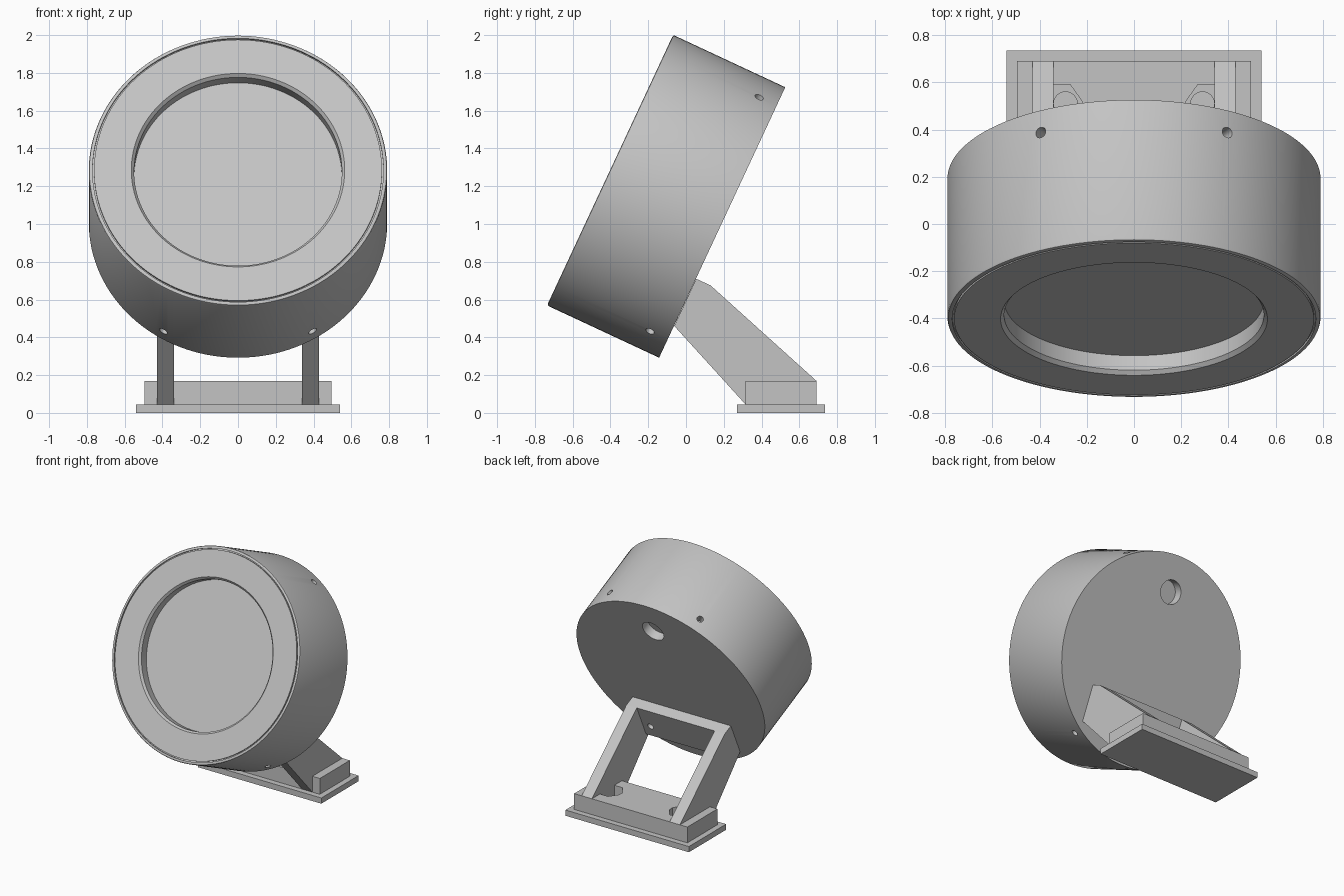
import bpy, bmesh
from math import radians, sin, cos
from mathutils import Matrix, Vector

if "Cube" in bpy.data.objects:
    bpy.data.objects.remove(bpy.data.objects["Cube"])

grey = bpy.data.materials.new("light_grey")
grey.use_nodes = True
colour = (0.55, 0.55, 0.55, 1)
grey.diffuse_color = colour
grey.node_tree.nodes["Principled BSDF"].inputs["Base Color"].default_value = colour

TILT = radians(25)
RADIUS, DEPTH = 0.79, 0.655
# Drum frame: local z runs from the front face to the back, local y points down
DRUM = Matrix.Translation((0, -0.402, 1.285)) @ Matrix.Rotation(-radians(90) - TILT, 4, "X")


def finish(name, bm, matrix=Matrix()):
    bmesh.ops.recalc_face_normals(bm, faces=bm.faces)
    mesh = bpy.data.meshes.new(name)
    bm.to_mesh(mesh)
    bm.free()
    mesh.materials.append(grey)
    obj = bpy.data.objects.new(name, mesh)
    obj.matrix_world = matrix
    bpy.context.collection.objects.link(obj)
    return obj


def prism(name, outline, start, length):
    """Extrude a closed outline of 3D points along a vector."""
    bm = bmesh.new()
    face = bm.faces.new([bm.verts.new(Vector(p) + Vector(start)) for p in outline])
    new = bmesh.ops.extrude_face_region(bm, geom=[face])["geom"]
    verts = [v for v in new if isinstance(v, bmesh.types.BMVert)]
    bmesh.ops.translate(bm, verts=verts, vec=length)
    return finish(name, bm)


def box(name, x, y0, y1, z0, z1):
    outline = [(-x, y0, z0), (x, y0, z0), (x, y1, z0), (-x, y1, z0)]
    return prism(name, outline, (0, 0, 0), (0, 0, z1 - z0))


def lathe(name, profile, steps, matrix):
    """Revolve (radius, depth) points around local z."""
    bm = bmesh.new()
    verts = [bm.verts.new((r, 0, d)) for r, d in profile]
    edges = [bm.edges.new(pair) for pair in zip(verts, verts[1:])]
    bmesh.ops.spin(bm, geom=verts + edges, cent=(0, 0, 0), axis=(0, 0, 1),
                   angle=radians(360), steps=steps)
    bmesh.ops.remove_doubles(bm, verts=bm.verts, dist=1e-5)
    bmesh.ops.dissolve_degenerate(bm, edges=bm.edges, dist=1e-6)
    return finish(name, bm, matrix)


def rod(radius, length, matrix):
    """Cutter cylinder centred on the matrix origin."""
    bm = bmesh.new()
    bmesh.ops.create_cone(bm, cap_ends=True, segments=32, radius1=radius,
                          radius2=radius, depth=length)
    obj = finish("hole_cutter", bm, matrix)
    obj.hide_render = True
    return obj


def activate(obj):
    bpy.ops.object.select_all(action="DESELECT")
    obj.select_set(True)
    bpy.context.view_layer.objects.active = obj


def cut(target, cutter):
    bpy.context.view_layer.update()
    mod = target.modifiers.new("cut", "BOOLEAN")
    mod.operation, mod.solver, mod.object = "DIFFERENCE", "EXACT", cutter
    activate(target)
    bpy.ops.object.modifier_apply(modifier=mod.name)
    bpy.data.objects.remove(cutter)


def smooth(obj):
    activate(obj)
    bpy.ops.object.shade_smooth_by_angle(angle=radians(30))


# Drum with dished front, chamfered lip, thin rim groove and rounded front edge
drum = lathe("drum_housing", [
    (0, 0.085), (0.55, 0.085), (0.55, 0.017), (0.565, 0),
    (0.762, 0), (0.762, 0.012), (0.77, 0.012), (0.77, 0),
    (RADIUS - 0.01, 0), (RADIUS - 0.003, 0.003), (RADIUS, 0.01),
    (RADIUS, DEPTH), (0, DEPTH)], 128, DRUM)

# Cable hole in the back
cut(drum, rod(0.09, 0.14, DRUM @ Matrix.Translation((0, -0.52, DEPTH))))

# Four screw holes through the side wall
for angle in (60, 120, 240, 300):
    a = radians(angle)
    spot = Matrix.Translation((RADIUS * cos(a), RADIUS * sin(a), 0.552))
    turn = Matrix.Rotation(a, 4, "Z") @ Matrix.Rotation(radians(90), 4, "Y")
    cut(drum, rod(0.024, 0.14, DRUM @ spot @ turn))
smooth(drum)

# Foot
box("base_plate", 0.54, 0.27, 0.735, 0, 0.045)
block = box("base_block", 0.495, 0.315, 0.69, 0.045, 0.17)

# Screw pockets in the foot beside each arm
pocket = [(0.345, 0.59), (0.27, 0.59), (0.22, 0.52), (0.22, 0.48), (0.27, 0.41), (0.345, 0.41)]
for side in (-1, 1):
    outline = [(side * x, y, 0) for x, y in pocket]
    cut(block, prism("pocket_cutter", outline, (0, 0, 0.08), (0, 0, 0.2)))
    cut(block, rod(0.05, 0.06, Matrix.Translation((side * 0.29, 0.51, 0.082))))
smooth(block)

# Sloping arms
arm = [(-0.062, 0.46), (0.054, 0.71), (0.13, 0.675), (0.69, 0.17), (0.69, 0.045), (0.315, 0.045)]
for name, x in (("left_arm", 0.34), ("right_arm", -0.43)):
    prism(name, [(0, y, z) for y, z in arm], (x, 0, 0), (0.09, 0, 0))

# Mounting plate between the arms, flat against the drum
plate_side = [(-0.062, 0.46), (0.054, 0.71), (0.13, 0.675), (0.014, 0.425)]
plate = prism("mounting_plate", [(0, y, z) for y, z in plate_side], (-0.34, 0, 0), (0.68, 0, 0))
for side in (-1, 1):
    cut(plate, rod(0.025, 0.3, DRUM @ Matrix.Translation((side * 0.27, 0.5, DEPTH + 0.04))))
smooth(plate)
